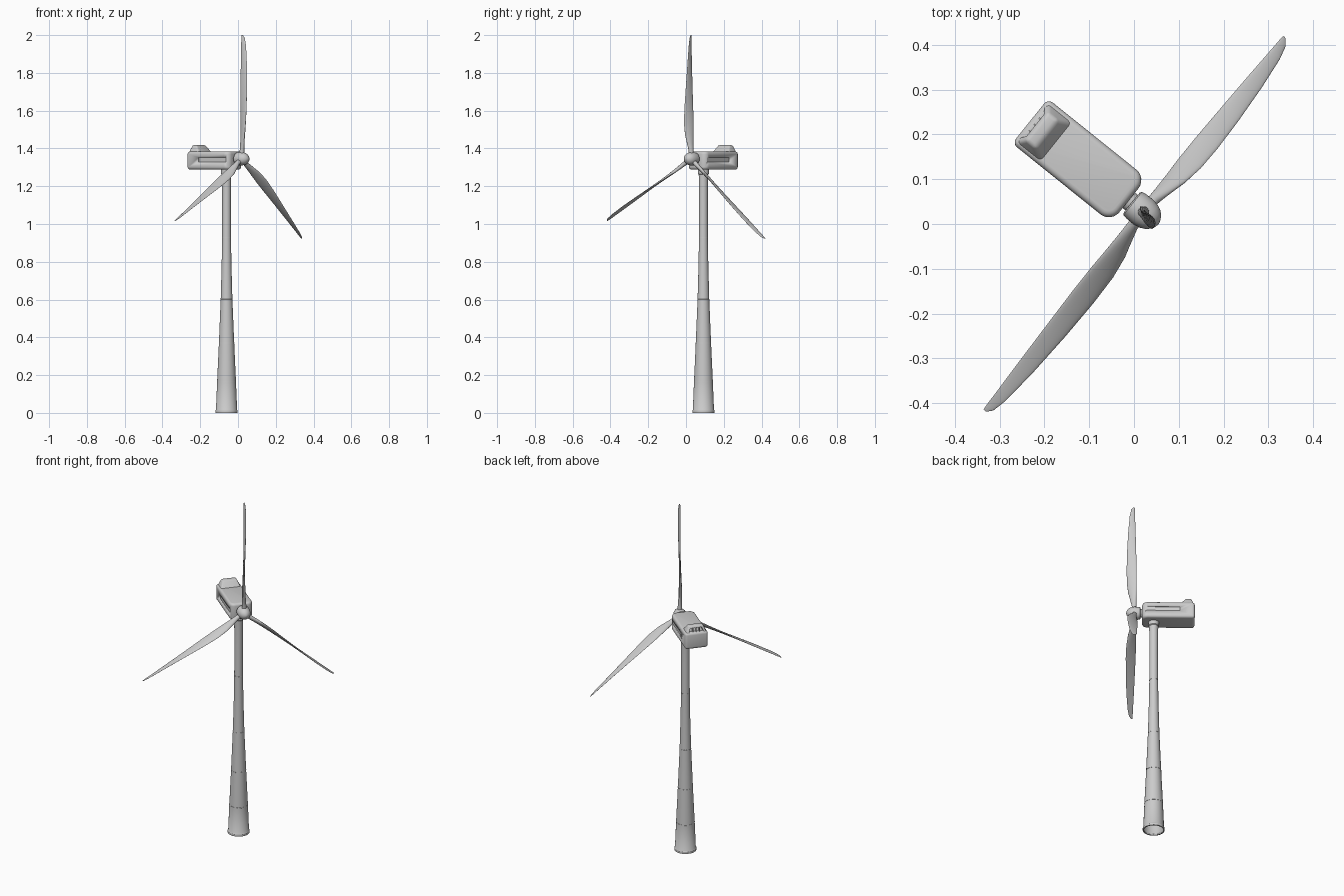
import bpy, bmesh, math
from mathutils import Matrix, Vector

if "Cube" in bpy.data.objects:
    bpy.data.objects.remove(bpy.data.objects["Cube"])

# Local frame: x = rotor axis (forward), y = sideways, z = up; yawed about z
YAW = Matrix.Rotation(math.radians(-38.75), 4, 'Z')
CY, HUB_Z = 0.034, 1.345


def finish(name, bm, angle=35):
    bmesh.ops.recalc_face_normals(bm, faces=bm.faces)
    me = bpy.data.meshes.new(name)
    bm.to_mesh(me)
    bm.free()
    ob = bpy.data.objects.new(name, me)
    bpy.context.collection.objects.link(ob)
    ob.matrix_world = YAW
    bpy.ops.object.select_all(action='DESELECT')
    ob.select_set(True)
    bpy.context.view_layer.objects.active = ob
    bpy.ops.object.shade_smooth_by_angle(angle=math.radians(angle))
    return ob


def loft(bm, rings, caps=(True, True)):
    vs = [[bm.verts.new(p) for p in r] for r in rings]
    n = len(vs[0])
    for a, b in zip(vs, vs[1:]):
        for i in range(n):
            bm.faces.new((a[i], a[(i + 1) % n], b[(i + 1) % n], b[i]))
    if caps[0]:
        bm.faces.new(vs[0])
    if caps[1]:
        bm.faces.new(vs[-1])


def lathe(name, profile, place, caps=(True, True), n=40):
    # profile: (radius, distance along axis)
    bm = bmesh.new()
    loft(bm, [[place(r * math.cos(2 * math.pi * i / n), r * math.sin(2 * math.pi * i / n), h)
               for i in range(n)] for r, h in profile], caps)
    return finish(name, bm)


def box(bm, x0, x1, y0, y1, z0, z1):
    m = Matrix.Translation(((x0 + x1) / 2, (y0 + y1) / 2, (z0 + z1) / 2)) @ \
        Matrix.Diagonal((x1 - x0, y1 - y0, z1 - z0, 1))
    bmesh.ops.create_cube(bm, size=1, matrix=m)


# Tower: open-bottomed tapered tube with base flange, seams and top collar
def on_tower(a, b, h):
    return (-0.105 + a, CY + b, h)


tower = [(0.052, 0.0), (0.059, 0.0), (0.059, 0.012), (0.056, 0.016), (0.050, 0.165), (0.0405, 0.37),
         (0.031, 0.60), (0.026, 0.78), (0.0235, 0.93), (0.023, 1.10), (0.0235, 1.23),
         (0.025, 1.262), (0.029, 1.266), (0.029, 1.30)]
lathe("tower", tower, on_tower, (False, True))
for i, (r, z) in enumerate([(0.050, 0.165), (0.0405, 0.37), (0.031, 0.60), (0.0235, 0.93)]):
    lathe(f"tower_seam_{i + 1}", [(r, z - 0.002), (r + 0.0008, z - 0.0015),
                                  (r + 0.0006, z + 0.0015), (r - 0.0005, z + 0.002)], on_tower)

# Nacelle: rounded box, vertical front corners rounded more
bm = bmesh.new()
box(bm, -0.325, -0.042, CY - 0.064, CY + 0.064, 1.288, 1.384)
front = [e for e in bm.edges if all(v.co.x > -0.1 for v in e.verts)
         and abs(e.verts[0].co.z - e.verts[1].co.z) > 0.05]
bmesh.ops.bevel(bm, geom=front, offset=0.03, segments=6, profile=0.5, affect='EDGES')
sharp = [e for e in bm.edges if e.calc_face_angle(0) > 0.6]
bmesh.ops.bevel(bm, geom=sharp, offset=0.014, segments=4, profile=0.5, affect='EDGES')
nacelle = finish("nacelle", bm)

# Shallow side recesses on the nacelle
bm = bmesh.new()
for s in (-1, 1):
    y = sorted((CY + s * 0.060, CY + s * 0.08))
    box(bm, -0.245, -0.06, y[0], y[1], 1.328, 1.352)
cutter = finish("recess_cutter", bm)
cutter.hide_render = True
cutter.display_type = 'WIRE'
mod = nacelle.modifiers.new("recess", 'BOOLEAN')
mod.operation = 'DIFFERENCE'
mod.solver = 'EXACT'
mod.object = cutter

# Raised rear cooler hood with a sunken rear window
bm = bmesh.new()
loft(bm, [[(x, CY + y, z) for x, y, z in ring] for ring in (
    [(-0.240, -0.060, 1.370), (-0.322, -0.060, 1.370), (-0.322, 0.060, 1.370), (-0.240, 0.060, 1.370)],
    [(-0.278, -0.040, 1.418), (-0.306, -0.040, 1.418), (-0.306, 0.040, 1.418), (-0.278, 0.040, 1.418)])])
bmesh.ops.recalc_face_normals(bm, faces=bm.faces)
bmesh.ops.bevel(bm, geom=[e for e in bm.edges if max(v.co.z for v in e.verts) > 1.4],
                offset=0.008, segments=3, profile=0.5, affect='EDGES')
bm.normal_update()
rear = max((f for f in bm.faces if f.normal.x < -0.8), key=lambda f: f.calc_area())
bmesh.ops.inset_region(bm, faces=[rear], thickness=0.006)
bmesh.ops.inset_region(bm, faces=[rear], thickness=0.002, depth=-0.012)
finish("cooler_hood", bm)

# Window slats
bm = bmesh.new()
for y in (-0.018, 0.0, 0.018):
    box(bm, -0.314, -0.300, CY + y - 0.0015, CY + y + 0.0015, 1.382, 1.407)
finish("hood_slats", bm)


# Hub spinner and main shaft
def on_axis(a, b, h):
    return (h, CY + a, HUB_Z + b)


lathe("hub", [(0.028, -0.034), (0.033, -0.031), (0.035, -0.02), (0.035, 0.0), (0.032, 0.016),
              (0.026, 0.028), (0.018, 0.036), (0.009, 0.041), (0.001, 0.043)], on_axis)
lathe("main_shaft", [(0.022, -0.06), (0.022, -0.03)], on_axis)

# Blades: (span, rear edge, front edge, thickness, twist in degrees)
SECTIONS = [(0.015, -0.013, 0.013, 0.026, -30), (0.045, -0.013, 0.013, 0.024, -30),
            (0.08, -0.013, 0.022, 0.020, -30), (0.13, -0.014, 0.035, 0.016, -28),
            (0.19, -0.015, 0.042, 0.013, -24), (0.27, -0.014, 0.042, 0.011, -17),
            (0.38, -0.011, 0.038, 0.009, -7), (0.50, -0.008, 0.032, 0.007, 3),
            (0.60, -0.005, 0.024, 0.005, 10), (0.64, -0.004, 0.016, 0.004, 12),
            (0.655, -0.003, 0.005, 0.002, 12)]


def blade(name, degrees, n=20):
    t = math.radians(degrees)
    out = Vector((0, math.cos(t), math.sin(t)))
    side = Vector((0, math.sin(t), -math.cos(t)))
    axis = Vector((1, 0, 0))
    rings = []
    for r, a, b, thick, twist in SECTIONS:
        w = math.radians(twist)
        chord = axis * math.cos(w) + side * math.sin(w)
        flat = side * math.cos(w) - axis * math.sin(w)
        centre = Vector((0, CY, HUB_Z)) + out * r + chord * ((a + b) / 2)
        rings.append([centre + chord * (math.cos(k) * (b - a) / 2) + flat * (math.sin(k) * thick / 2)
                      for k in (2 * math.pi * i / n for i in range(n))])
    bm = bmesh.new()
    loft(bm, rings)
    finish(name, bm, 50)


for name, angle in (("blade_top", 90), ("blade_left", 210), ("blade_right", -40)):
    blade(name, angle)
